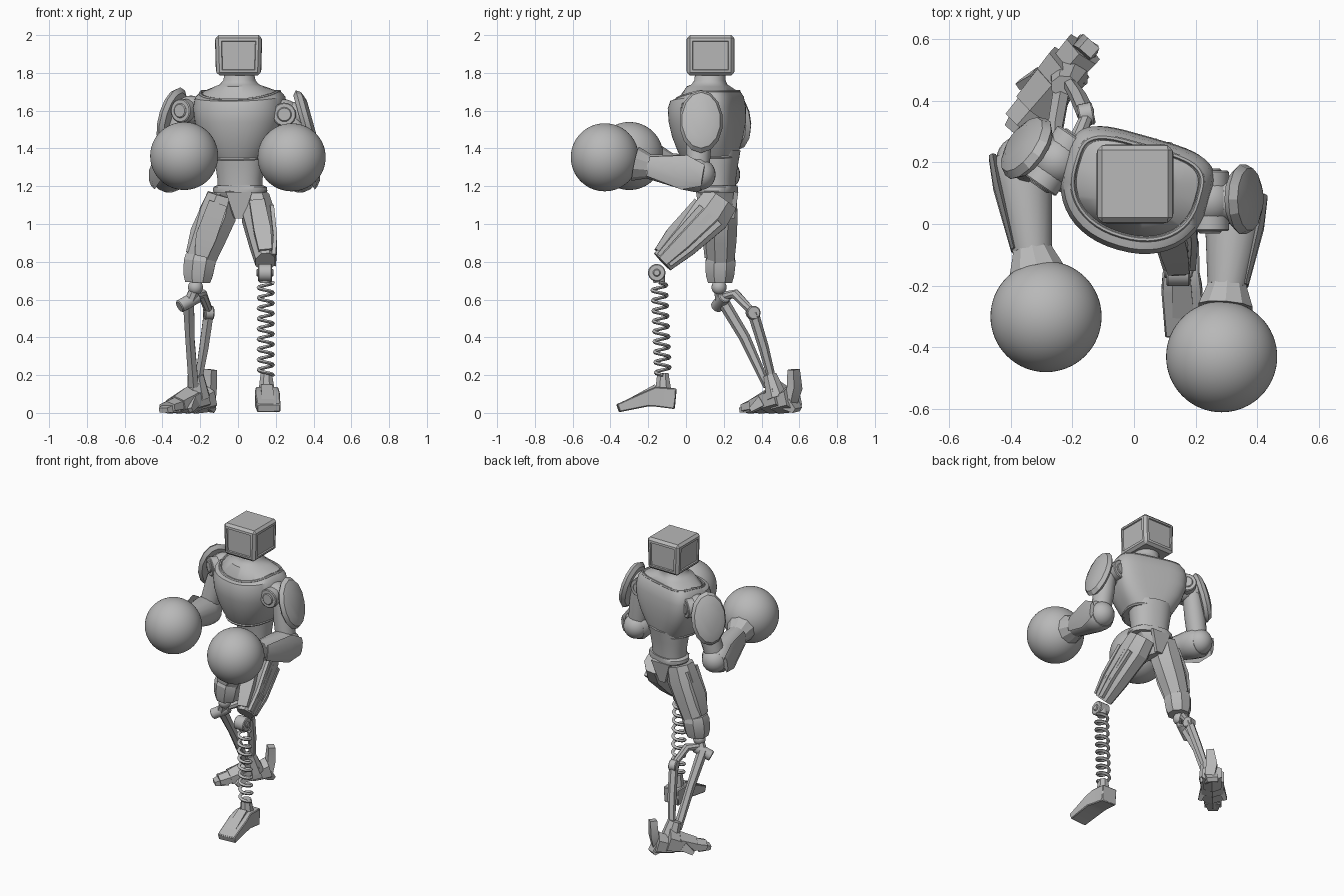
import bpy, bmesh, math
from mathutils import Vector as V, Matrix

if "Cube" in bpy.data.objects:
    bpy.data.objects.remove(bpy.data.objects["Cube"])

grey = bpy.data.materials.new("plain grey")
grey.use_nodes = True
grey.diffuse_color = (0.48, 0.48, 0.48, 1)
grey.node_tree.nodes["Principled BSDF"].inputs["Base Color"].default_value = grey.diffuse_color


def finish(name, bm, angle=35, bevel=0):
    bmesh.ops.recalc_face_normals(bm, faces=bm.faces)
    mesh = bpy.data.meshes.new(name)
    bm.to_mesh(mesh)
    bm.free()
    mesh.materials.append(grey)
    ob = bpy.data.objects.new(name, mesh)
    bpy.context.collection.objects.link(ob)
    if bevel:
        mod = ob.modifiers.new("bevel", "BEVEL")
        mod.width, mod.segments = bevel, 1
    bpy.ops.object.select_all(action="DESELECT")
    ob.select_set(True)
    bpy.context.view_layer.objects.active = ob
    bpy.ops.object.shade_smooth_by_angle(angle=math.radians(angle))


def loft(name, rings, closed=False, **kw):
    """Skin a list of rings of points, capped at the ends or closed in a loop."""
    bm = bmesh.new()
    rows = [[bm.verts.new(p) for p in ring] for ring in rings]
    pairs = list(zip(rows, rows[1:])) + ([(rows[-1], rows[0])] if closed else [])
    n = len(rows[0])
    for a, b in pairs:
        for i in range(n):
            j = (i + 1) % n
            bm.faces.new((a[i], a[j], b[j], b[i]))
    if not closed:
        bm.faces.new(rows[0])
        bm.faces.new(rows[-1])
    finish(name, bm, **kw)


def beam(name, pts, sizes, sides=8, side=(1, 0, 0), closed=False, **kw):
    """Tapered bar along a path; sizes are half width (along side) and half depth."""
    pts = [V(p) for p in pts]
    sizes = [s if isinstance(s, tuple) else (s, s) for s in sizes]
    grow = 1 / math.cos(math.pi / sides)
    rings = []
    for i, p in enumerate(pts):
        if closed:
            t = pts[(i + 1) % len(pts)] - pts[i - 1]
        else:
            t = pts[min(i + 1, len(pts) - 1)] - pts[max(i - 1, 0)]
        t.normalize()
        v = t.cross(V(side)).normalized()
        u = v.cross(t)
        w, h = sizes[i % len(sizes)]
        angs = [2 * math.pi * (k + 0.5) / sides for k in range(sides)]
        rings.append([p + u * w * grow * math.cos(a) + v * h * grow * math.sin(a) for a in angs])
    loft(name, rings, closed, **kw)


def ball(name, centre, r, seg=48):
    bm = bmesh.new()
    bmesh.ops.create_uvsphere(bm, u_segments=seg, v_segments=seg // 2, radius=r,
                              matrix=Matrix.Translation(centre))
    finish(name, bm)


def disc(name, centre, axis, r, half, sides=20):
    c, a = V(centre), V(axis).normalized()
    beam(name, [c - a * half, c + a * half], [r, r], sides, side=(0.1, 0.2, 1), bevel=0.005)


# Torso, turned towards its left: flat back, round front
yaw = Matrix.Rotation(math.radians(-16), 3, "Z")


def body_ring(z, rx, front, back, square, dip=0, centre=(0.008, 0.13), n=48):
    ring = []
    for k in range(n):
        a = 2 * math.pi * k / n
        c, s = math.cos(a), math.sin(a)
        e = 2 / square if s > 0 else 2 / 2.2
        x = rx * math.copysign(abs(c) ** e, c)
        y = (back if s > 0 else front) * math.copysign(abs(s) ** e, s)
        ring.append(yaw @ V((x, y, 0)) + V((*centre, z + dip * min(s, 0))))
    return ring


chest = [(1.345, .14, .145, .13, 2.6, .01), (1.39, .17, .17, .14, 3, .01),
         (1.46, .21, .20, .15, 3.5), (1.54, .235, .218, .158, 4), (1.62, .245, .222, .155, 4, .01),
         (1.675, .235, .208, .145, 4, .025), (1.70, .215, .185, .13, 4, .045)]
loft("chest", [body_ring(*c) for c in chest])
loft("neck_yoke", [body_ring(*c) for c in [
    (1.66, .205, .17, .12, 4, .04), (1.705, .195, .165, .115, 4, .045), (1.728, .13, .125, .095, 3),
    (1.738, .105, .10, .085, 2.4), (1.76, .085, .085, .08, 2), (1.81, .075, .08, .08, 2)]])
beam("collar_rim", body_ring(1.702, .207, .175, .124, 4, .045), [.007], 6, (0, 0, 1), closed=True)
beam("chest_lower_rim", body_ring(1.352, .143, .148, .133, 2.6, .01), [.008], 6, (0, 0, 1), closed=True)
hip = (0.01, 0.165)
loft("waist", [body_ring(z, r, d, d, 2.3, 0, hip) for z, r, d in
               [(1.17, .118, .09), (1.24, .12, .095), (1.31, .13, .105), (1.39, .135, .12)]])
loft("belt", [body_ring(z, r, .10, .10, 2.6, 0, hip) for z, r in
              [(1.165, .138), (1.175, .145), (1.195, .142), (1.203, .125)]])
beam("pelvis", [(0.005, .165, 1.18), (0.005, .165, 1.12), (0.005, .165, 1.03)],
     [(.115, .09), (.075, .10), (.025, .07)], 8)
for y, s in ((.065, 1), (.265, -1)):
    beam("crotch_plate", [(0.005, y, 1.17), (0.005, y + .02 * s, 1.03)], [(.07, .012), (.022, .012)], 4)

# Head: chamfered box with sunken panels on its sides
bm = bmesh.new()
bmesh.ops.create_cube(bm, size=1, matrix=Matrix.Translation((0.003, .13, 1.893))
                      @ Matrix.Diagonal((.245, .25, .214, 1)))
for v in bm.verts:
    if v.co.z < 1.85:
        v.co.x *= .95
bmesh.ops.bevel(bm, geom=bm.edges[:], offset=.016, segments=1, affect="EDGES")
bm.normal_update()
panels = [f for f in bm.faces if f.calc_area() > .015 and abs(f.normal.z) < .5]
bmesh.ops.inset_individual(bm, faces=panels, thickness=.02, depth=.003)
bmesh.ops.inset_individual(bm, faces=panels, thickness=.004, depth=-.008)
finish("head", bm, angle=20)


# Arms: joint, armour pad, upper arm, forearm, and a round glove
def arm(tag, joint, out, pad, elbow, wrist, glove):
    joint, out, pad = V(joint), V(out).normalized(), V(pad)
    elbow, wrist, glove = V(elbow), V(wrist), V(glove)
    axis = out.cross(V((0, 0, 1)))
    ball(tag + "_shoulder_ball", joint, .08, 24)
    disc(tag + "_shoulder_drum", joint, axis, .062, .098)
    disc(tag + "_shoulder_cap", joint, axis, .038, .105)
    disc(tag + "_shoulder_link", joint + out * .03, out, .065, .07)
    tilt = (out + V((0, 0, .28))).normalized()
    beam(tag + "_shoulder_pad", [pad + tilt * d for d in (-.03, -.01, .015, .032)],
         [(.095, .145), (.113, .168), (.10, .15), (.06, .10)], 14,
         side=out.cross(V((0, 0, 1))), angle=25)
    beam(tag + "_upper_arm", [joint + out * .04, joint.lerp(elbow, .5) + out * .02, elbow],
         [.06, .065, .06], 14)
    ball(tag + "_elbow", elbow + V((0, .015, 0)), .082, 24)
    fwd = (wrist - elbow).normalized()
    beam(tag + "_forearm", [elbow - fwd * .035, elbow - fwd * .01, elbow + fwd * .06, wrist],
         [.08, .094, .092, .064], 16)
    shift = V((math.copysign(1, out.x), 0, 0))
    beam(tag + "_forearm_plate", [elbow + shift * .09 - fwd * .03, elbow + shift * .086 + fwd * .07,
                                  wrist + shift * .06], [(.012, .05), (.014, .08), (.008, .045)], 6)
    to = (glove - wrist).normalized()
    beam(tag + "_glove_cuff", [wrist - to * .01, wrist + to * .015, wrist + to * .07],
         [.06, .068, .088], 10, angle=20)
    ball(tag + "_glove", glove, .18, 64)


arm("left", (.245, .075, 1.58), (1, 0, 0), (.362, .08, 1.545),
    (.328, .06, 1.262), (.302, -.20, 1.305), (.284, -.43, 1.353))
arm("right", (-.25, .205, 1.60), (-.82, .57, 0), (-.352, .25, 1.56),
    (-.365, .19, 1.262), (-.33, -.085, 1.31), (-.285, -.30, 1.36))

# Left leg: armoured thigh, knee drum, spring shin and wedge foot
beam("left_thigh", [(.09, .185, 1.13), (.105, .13, 1.05), (.132, -.02, .90), (.145, -.125, .80)],
     [(.075, .095), (.085, .105), (.07, .085), (.052, .062)], 8, angle=20)
for y, z in ((.0, .0), (.04, -.035), (-.04, .035)):
    o = V((0, y, z))
    beam("left_thigh_rib", [V((.18, .13, 1.05)) + o * 1.2, V((.197, -.02, .90)) + o,
                            V((.19, -.115, .81)) + o * .75], [(.01, .014), (.01, .012), (.01, .009)], 4)
beam("left_thigh_front_plate", [(.10, .055, 1.12), (.13, -.085, .96), (.145, -.155, .86)],
     [(.04, .016), (.045, .018), (.035, .012)], 4)
disc("left_knee", (.143, -.155, .742), (1, 0, 0), .046, .038)
disc("left_knee_pin", (.143, -.155, .742), (1, 0, 0), .02, .046)
beam("left_knee_socket", [(.143, -.145, .73), (.143, -.142, .69)], [.035, .03], 12)
turns, steps = 9, 16
helix = []
for i in range(turns * steps + 1):
    t, a = i / (turns * steps), 2 * math.pi * i / steps
    helix.append((.147 + .038 * math.cos(a), -.142 + .02 * t + .038 * math.sin(a), .69 - .49 * t))
beam("left_shin_spring", helix, [(.0085, .009)], 6, side=(0, 0, 1), angle=60)
beam("left_ankle", [(.15, -.122, .21), (.15, -.122, .18), (.152, -.12, .12)], [.03, .034, .042], 8)
beam("left_foot", [(.155, -.055, .075), (.153, -.16, .085), (.155, -.21, .073), (.163, -.36, .025)],
     [(.055, .055), (.06, .052), (.066, .04), (.062, .022)], 4, bevel=.005)
beam("left_foot_ridge", [(.152, -.16, .14), (.16, -.31, .062)], [(.03, .012), (.035, .008)], 4)

# Right leg: armoured thigh, knee band and thin rods
beam("right_thigh", [(-.08, .18, 1.15), (-.108, .185, 1.05), (-.155, .185, .93), (-.195, .185, .82)],
     [(.082, .085), (.1, .088), (.092, .083), (.08, .072)], 8, angle=20)
beam("right_knee_band", [(-.198, .185, .83), (-.203, .183, .80), (-.212, .18, .73), (-.214, .18, .69)],
     [(.078, .07), (.084, .08), (.078, .075), (.066, .064)], 8, angle=20)
beam("right_thigh_front_plate", [(-.105, .1, 1.11), (-.17, .1, .93), (-.195, .108, .83)],
     [(.05, .012), (.055, .012), (.035, .01)], 4)
beam("right_thigh_outer_plate", [(-.168, .19, 1.13), (-.238, .19, .97), (-.265, .185, .85)],
     [(.01, .045), (.012, .05), (.01, .035)], 4)
ball("right_knee", (-.225, .175, .665), .04, 20)
beam("right_knee_yoke", [(-.225, .175, .66), (-.25, .185, .60)], [.028, .03], 8)
disc("right_knee_drum", (-.262, .185, .59), (-.8, -.35, -.45), .034, .06)
beam("right_shin_rod", [(-.262, .19, .60), (-.255, .31, .40), (-.235, .43, .14)],
     [(.03, .028), (.024, .026), (.026, .018)], 6)
beam("right_strut_upper", [(-.235, .20, .62), (-.19, .26, .63), (-.15, .355, .53)], [.022, .025, .02], 8)
disc("right_strut_joint", (-.155, .355, .53), (1, .2, 0), .036, .025)
beam("right_strut_lower", [(-.155, .355, .53), (-.18, .41, .35), (-.215, .465, .14)],
     [.026, .024, .018], 6)

# Right foot: overlapping wedge plates along a slanted line, with a heel spur
heel, toe = V((-.17, .56, 0)), V((-.375, .325, 0))
along = (toe - heel).normalized()
across = along.cross(V((0, 0, 1)))
for i, (t, h, w) in enumerate([(.10, .15, .062), (.32, .17, .075), (.54, .14, .07), (.76, .095, .058)]):
    p = heel.lerp(toe, t)
    beam(f"right_foot_plate_{i}", [p - along * .04 + V((0, 0, h * .52)), p + along * .075 + V((0, 0, h * .3))],
         [(w, h * .44), (w * .9, h * .3)], 6, side=across, angle=15)
beam("right_foot_toe", [toe - along * .05 + V((0, 0, .03)), toe + along * .03 + V((0, 0, .014))],
     [(.05, .026), (.03, .013)], 4, side=across)
beam("right_ankle", [(-.225, .445, .20), (-.21, .48, .08)], [(.042, .035), (.06, .055)], 8, angle=20)
for s in (-1, 1):
    p = heel.lerp(toe, .5) + across * .055 * s
    beam("right_foot_side_claw", [p + V((0, 0, .06)), p + along * .06 + across * .025 * s + V((0, 0, .014))],
         [(.02, .03), (.012, .013)], 4, side=across)
beam("right_heel_spur", [(-.16, .55, .06), (-.155, .575, .13), (-.145, .57, .23)],
     [(.03, .03), (.035, .025), (.025, .022)], 4, side=across)
beam("right_heel_pad", [(-.17, .55, .05), (-.15, .59, .015)], [(.04, .035), (.035, .014)], 4, side=across)
